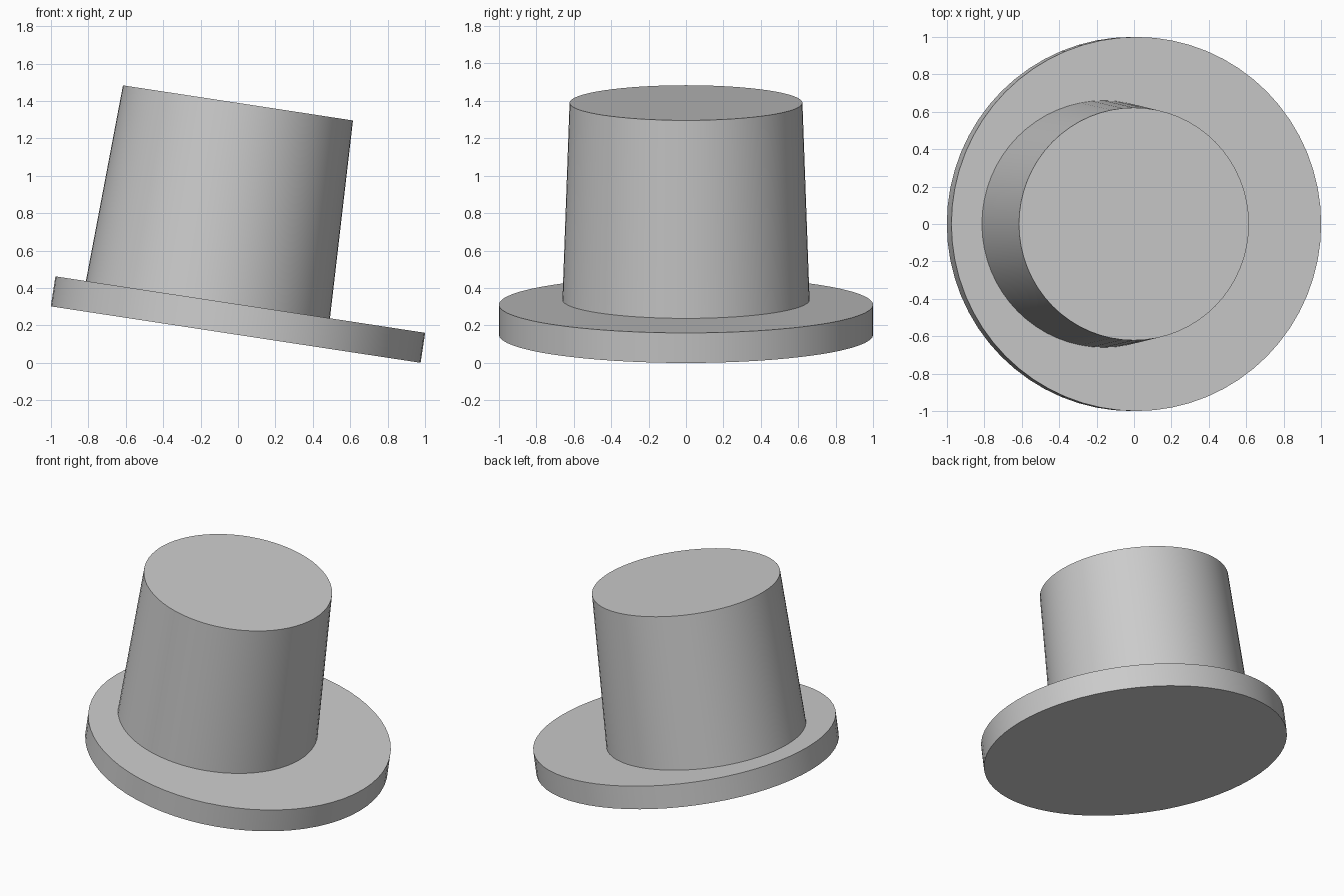
import bpy
import math
from mathutils import Matrix, Vector

if "Cube" in bpy.data.objects:
    bpy.data.objects.remove(bpy.data.objects["Cube"], do_unlink=True)

TILT = math.radians(8.68)
BRIM_R, BRIM_H = 1.0, 0.162
CROWN_BASE_R, CROWN_TOP_R, CROWN_H = 0.66, 0.622, 1.064
CROWN_SHIFT = -0.175

# Single grey felt colour
felt = bpy.data.materials.new("grey_felt")
felt.use_nodes = True
felt.diffuse_color = (0.6, 0.6, 0.6, 1)
felt.node_tree.nodes["Principled BSDF"].inputs["Base Color"].default_value = (0.6, 0.6, 0.6, 1)

# The whole hat leans toward +x, its lowest rim touching the ground
lean = Matrix.Rotation(TILT, 4, "Y")
base = Vector((-math.sin(TILT) * BRIM_H / 2, 0, math.sin(TILT) * BRIM_R))
placement = Matrix.Translation(base) @ lean


def tapered_disc(name, r_bottom, r_top, height, x, z):
    """Add a capped, smooth-sided cone section in the hat's own frame."""
    bpy.ops.mesh.primitive_cone_add(vertices=64, radius1=r_bottom, radius2=r_top, depth=height)
    part = bpy.context.object
    part.name = name
    part.data.materials.append(felt)
    part.matrix_world = placement @ Matrix.Translation((x, 0, z + height / 2))
    bpy.ops.object.shade_smooth_by_angle(angle=math.radians(30))
    return part


# Wide flat brim and off-centre tapered crown
tapered_disc("brim", BRIM_R, BRIM_R, BRIM_H, 0, 0)
tapered_disc("crown", CROWN_BASE_R, CROWN_TOP_R, CROWN_H, CROWN_SHIFT, BRIM_H)
